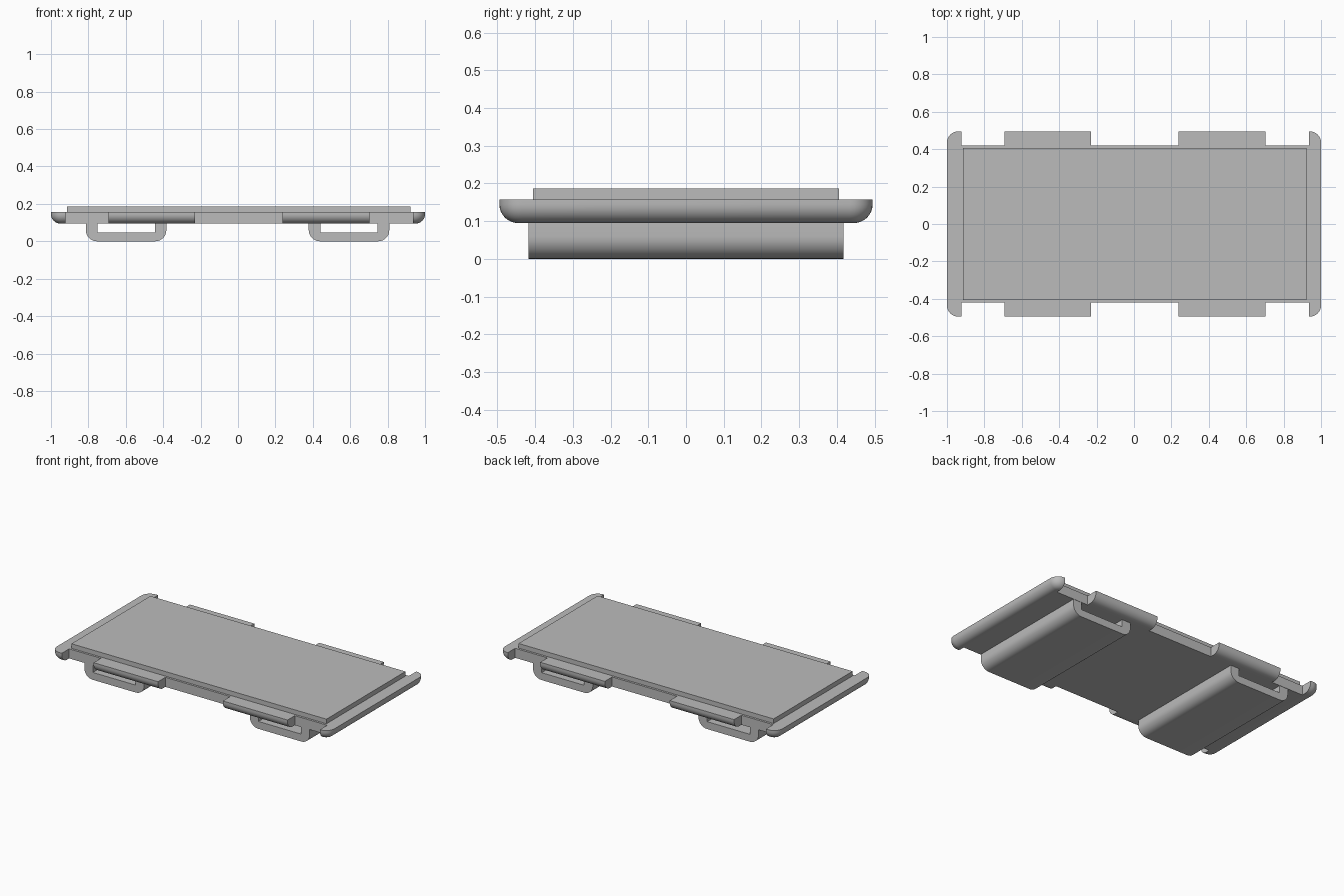
import bpy, bmesh, math

cube = bpy.data.objects.get("Cube")
if cube:
    bpy.data.objects.remove(cube, do_unlink=True)

grey = bpy.data.materials.new("plain grey")
grey.use_nodes = True
grey.diffuse_color = (0.5, 0.5, 0.5, 1)
grey.node_tree.nodes["Principled BSDF"].inputs["Base Color"].default_value = (0.5, 0.5, 0.5, 1)

BASE_Z, TOP_Z, PLATE_Z = 0.095, 0.157, 0.187
HALF_Y, INNER_Y = 0.495, 0.42


def finish(name, bm):
    bmesh.ops.recalc_face_normals(bm, faces=bm.faces)
    mesh = bpy.data.meshes.new(name)
    bm.to_mesh(mesh)
    bm.free()
    mesh.materials.append(grey)
    obj = bpy.data.objects.new(name, mesh)
    bpy.context.collection.objects.link(obj)
    return obj


def box(name, x0, x1, y0, y1, z0, z1):
    bm = bmesh.new()
    bmesh.ops.create_cube(bm, size=1)
    for v in bm.verts:
        v.co = [lo + (c + 0.5) * (hi - lo)
                for c, lo, hi in zip(v.co, (x0, y0, z0), (x1, y1, z1))]
    return finish(name, bm)


def smooth(obj):
    bpy.ops.object.select_all(action="DESELECT")
    obj.select_set(True)
    bpy.context.view_layer.objects.active = obj
    bpy.ops.object.shade_smooth_by_angle(angle=math.radians(30))


def arc(cx, cy, r, start, steps=8):
    """Quarter circle, counter-clockwise from the start angle in degrees."""
    angles = [math.radians(start + 90 * i / steps) for i in range(steps + 1)]
    return [(cx + r * math.cos(a), cy + r * math.sin(a)) for a in angles]


# Base: rounded rectangle with a rounded lower rim
def rounded_rect(inset, corner=0.06):
    cx, cy = 1 - corner, HALF_Y - corner
    r = corner - inset
    return (arc(cx, cy, r, 0) + arc(-cx, cy, r, 90)
            + arc(-cx, -cy, r, 180) + arc(cx, -cy, r, 270))


bm = bmesh.new()
rim = 0.05
levels = [(rim - x, BASE_Z + rim - y) for x, y in
          [(rim * math.sin(math.pi * i / 16), rim * math.cos(math.pi * i / 16)) for i in range(9)]]
levels.append((0, TOP_Z))
rings = [[bm.verts.new((x, y, z)) for x, y in rounded_rect(inset)] for inset, z in levels]
for low, high in zip(rings, rings[1:]):
    for i in range(len(low)):
        j = (i + 1) % len(low)
        bm.faces.new((low[i], low[j], high[j], high[i]))
bm.faces.new(rings[0][::-1])
bm.faces.new(rings[-1])
base = finish("base_plate", bm)

# Notches along the front and back edges
for x0, x1 in ((-0.922, -0.693), (-0.229, 0.238), (0.703, 0.936)):
    for side in (-1, 1):
        y0, y1 = sorted((side * INNER_Y, side * 0.6))
        cutter = box("notch_cutter", x0, x1, y0, y1, 0, 0.3)
        cutter.hide_render = True
        mod = base.modifiers.new("notch", "BOOLEAN")
        mod.operation, mod.solver, mod.object = "DIFFERENCE", "EXACT", cutter
        bpy.context.view_layer.objects.active = base
        bpy.ops.object.modifier_apply(modifier=mod.name)
        bpy.data.objects.remove(cutter, do_unlink=True)
smooth(base)

# Raised top panel
box("top_panel", -0.915, 0.921, -0.406, 0.406, TOP_Z, PLATE_Z)


# Hollow runners below: a U-shaped section extruded front to back
def runner(name, x0, x1, wall=0.062, floor=0.048, r=0.06):
    section = ([(x0, BASE_Z)] + arc(x0 + r, r, r, 180) + arc(x1 - r, r, r, 270)
               + [(x1, BASE_Z), (x1 - wall, BASE_Z), (x1 - wall, floor),
                  (x0 + wall, floor), (x0 + wall, BASE_Z)])
    bm = bmesh.new()
    face = bm.faces.new([bm.verts.new((x, -0.418, z)) for x, z in section])
    moved = bmesh.ops.extrude_face_region(bm, geom=[face])["geom"]
    bmesh.ops.translate(bm, vec=(0, 0.836, 0),
                        verts=[g for g in moved if isinstance(g, bmesh.types.BMVert)])
    smooth(finish(name, bm))


runner("right_runner", -0.814, -0.383)
runner("left_runner", 0.378, 0.809)
